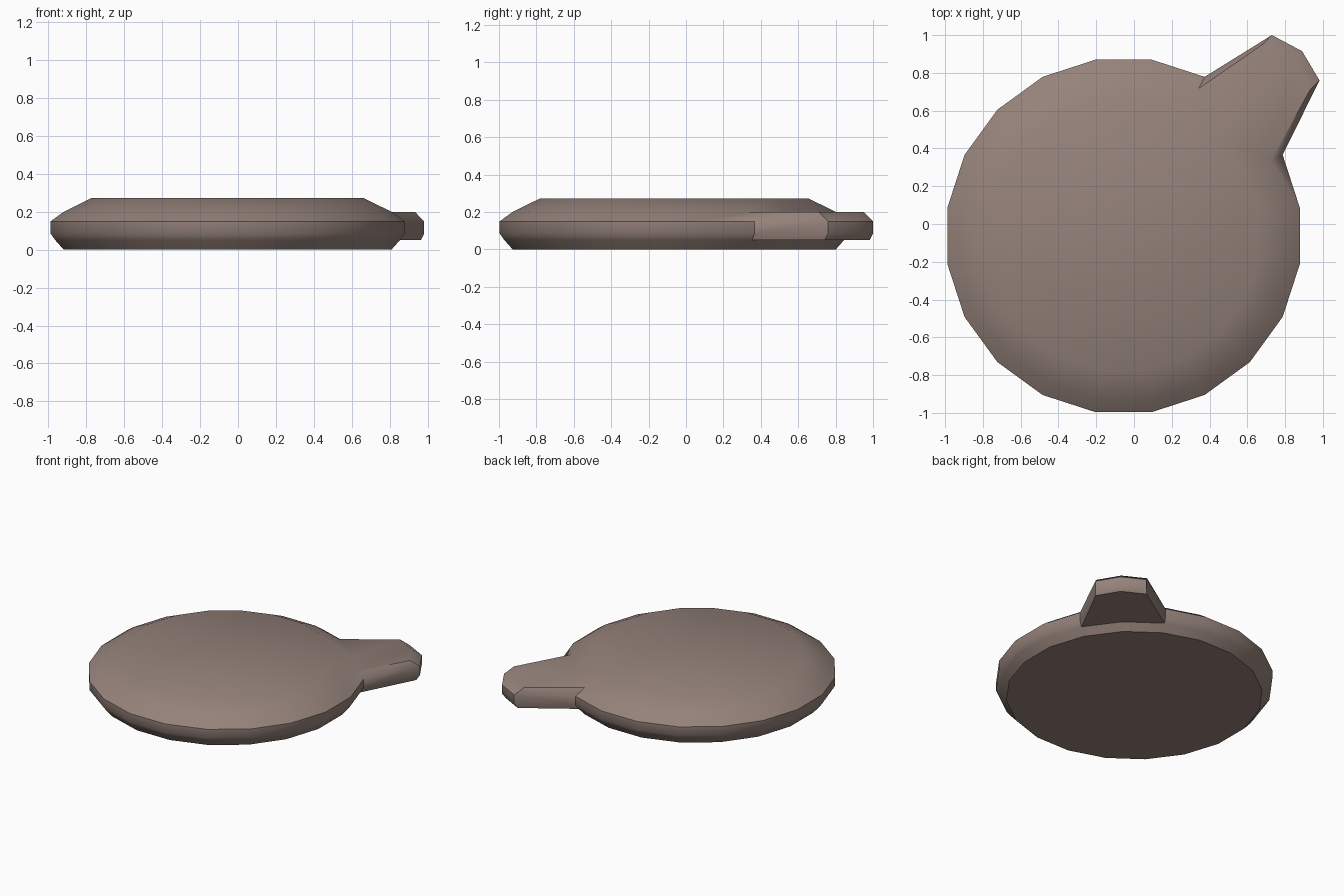
import bpy, bmesh
from math import cos, sin, radians

if "Cube" in bpy.data.objects:
    bpy.data.objects.remove(bpy.data.objects["Cube"])

CX, CY, SIDES = -0.055, -0.063, 20
# profile of the disc: (radius, height)
PROFILE = [(0.875, 0.0), (0.92, 0.05), (0.945, 0.085),
           (0.945, 0.15), (0.875, 0.20), (0.725, 0.273)]
# outer corners of the tab, drawn out from three neighbouring disc corners
TIP = [(0.982, 0.76), (0.89, 0.915), (0.73, 1.0)]
TAB_START, TAB_LOW, TAB_HIGH = 1, 1, 4   # first corner, lowest and highest ring

bm = bmesh.new()

# disc rings
rings = []
for r, z in PROFILE:
    ring = []
    for i in range(SIDES):
        a = radians(9 + 18 * i)
        ring.append(bm.verts.new((CX + r * cos(a), CY + r * sin(a), z)))
    rings.append(ring)

# disc walls, left open where the tab joins
for k in range(len(rings) - 1):
    for i in range(SIDES):
        if TAB_LOW <= k < TAB_HIGH and i in (TAB_START, TAB_START + 1):
            continue
        j = (i + 1) % SIDES
        bm.faces.new((rings[k][i], rings[k][j], rings[k + 1][j], rings[k + 1][i]))
bm.faces.new(rings[0][::-1])
bm.faces.new(rings[-1])

# tab: its end follows the same rounded profile as the rim
root, tip = [], []
for k in range(TAB_LOW, TAB_HIGH + 1):
    r, z = PROFILE[k]
    inset = (0.945 - r) * 0.7071
    root.append(rings[k][TAB_START:TAB_START + 3])
    tip.append([bm.verts.new((x - inset, y - inset, z)) for x, y in TIP])
for k in range(len(tip) - 1):
    for i in range(2):
        bm.faces.new((tip[k][i], tip[k][i + 1], tip[k + 1][i + 1], tip[k + 1][i]))
    for i in (0, 2):
        bm.faces.new((root[k][i], tip[k][i], tip[k + 1][i], root[k + 1][i]))
for k in (0, -1):
    for i in range(2):
        bm.faces.new((root[k][i], tip[k][i], tip[k][i + 1], root[k][i + 1]))

bmesh.ops.recalc_face_normals(bm, faces=bm.faces)
mesh = bpy.data.meshes.new("disc_with_tab")
bm.to_mesh(mesh)
bm.free()
disc = bpy.data.objects.new("disc_with_tab", mesh)
bpy.context.collection.objects.link(disc)

# dull brown colour
mat = bpy.data.materials.new("dull_brown")
mat.diffuse_color = (0.30, 0.225, 0.195, 1)
mat.use_nodes = True
mat.node_tree.nodes["Principled BSDF"].inputs["Base Color"].default_value = mat.diffuse_color
mesh.materials.append(mat)

bpy.context.view_layer.objects.active = disc
disc.select_set(True)
bpy.ops.object.shade_smooth_by_angle(angle=radians(40))
